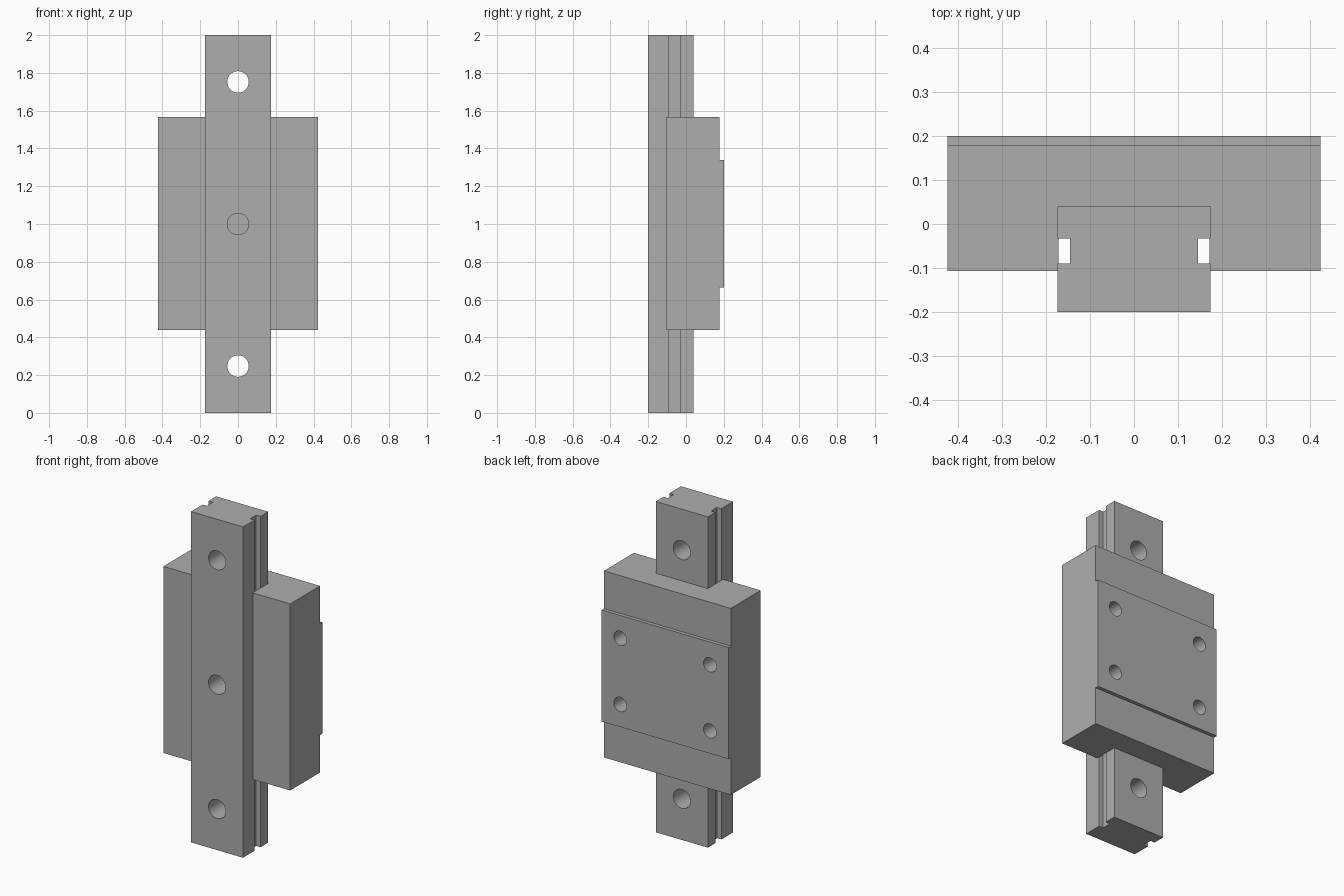
import bpy, bmesh, math
from mathutils import Matrix

cube = bpy.data.objects.get("Cube")
if cube:
    bpy.data.objects.remove(cube, do_unlink=True)

steel = bpy.data.materials.new("steel_grey")
steel.use_nodes = True
GREY = (0.42, 0.42, 0.42, 1)
steel.diffuse_color = GREY
steel.node_tree.nodes["Principled BSDF"].inputs["Base Color"].default_value = GREY


def finish(name, bm):
    bmesh.ops.recalc_face_normals(bm, faces=bm.faces)
    mesh = bpy.data.meshes.new(name)
    bm.to_mesh(mesh)
    bm.free()
    mesh.materials.append(steel)
    obj = bpy.data.objects.new(name, mesh)
    bpy.context.collection.objects.link(obj)
    return obj


def extrude_profile(bm, half, z0, z1):
    """Mirror a right-hand (x, y) outline across x = 0 and extrude it along z."""
    outline = half + [(-x, y) for x, y in reversed(half)]
    face = bm.faces.new([bm.verts.new((x, y, z0)) for x, y in outline])
    ext = bmesh.ops.extrude_face_region(bm, geom=[face])
    verts = [v for v in ext["geom"] if isinstance(v, bmesh.types.BMVert)]
    bmesh.ops.translate(bm, verts=verts, vec=(0, 0, z1 - z0))


def drill(obj, holes):
    """Cut round holes along y, each given as x, z, radius, y start, y end."""
    for x, z, r, y0, y1 in holes:
        bm = bmesh.new()
        place = Matrix.Translation((x, (y0 + y1) / 2, z)) @ Matrix.Rotation(math.pi / 2, 4, "X")
        bmesh.ops.create_cone(bm, cap_ends=True, segments=40, radius1=r, radius2=r,
                              depth=y1 - y0, matrix=place)
        cutter = finish("hole_cutter", bm)
        mod = obj.modifiers.new("hole", "BOOLEAN")
        mod.operation, mod.solver, mod.object = "DIFFERENCE", "EXACT", cutter
        bpy.context.view_layer.objects.active = obj
        bpy.ops.object.modifier_apply(modifier=mod.name)
        bpy.data.objects.remove(cutter, do_unlink=True)
    bpy.ops.object.select_all(action="DESELECT")
    obj.select_set(True)
    bpy.context.view_layer.objects.active = obj
    bpy.ops.object.shade_smooth_by_angle(angle=math.radians(30))


# Grooved rail with three mounting holes
bm = bmesh.new()
extrude_profile(bm, [(0.174, -0.2), (0.174, -0.09), (0.145, -0.09),
                     (0.145, -0.033), (0.174, -0.033), (0.174, 0.04)], 0, 2)
rail = finish("rail", bm)
drill(rail, [(0, 1 + s * 0.752, 0.057, -0.3, 0.1) for s in (-1, 0, 1)])

# Carriage body straddling the rail
bm = bmesh.new()
extrude_profile(bm, [(0.172, 0.039), (0.172, -0.107), (0.424, -0.107), (0.424, 0.178)],
                0.438, 1.566)
body = finish("carriage_body", bm)

# Raised mounting pad across the carriage back
bm = bmesh.new()
extrude_profile(bm, [(0.424, 0.15), (0.424, 0.2)], 0.664, 1.338)
pad = finish("mounting_pad", bm)

# Blind screw holes through the pad into the body
corners = [(x, z) for x in (-0.3, 0.3) for z in (0.8, 1.2)]
for part in (body, pad):
    drill(part, [(x, z, 0.043, 0.05, 0.3) for x, z in corners])
